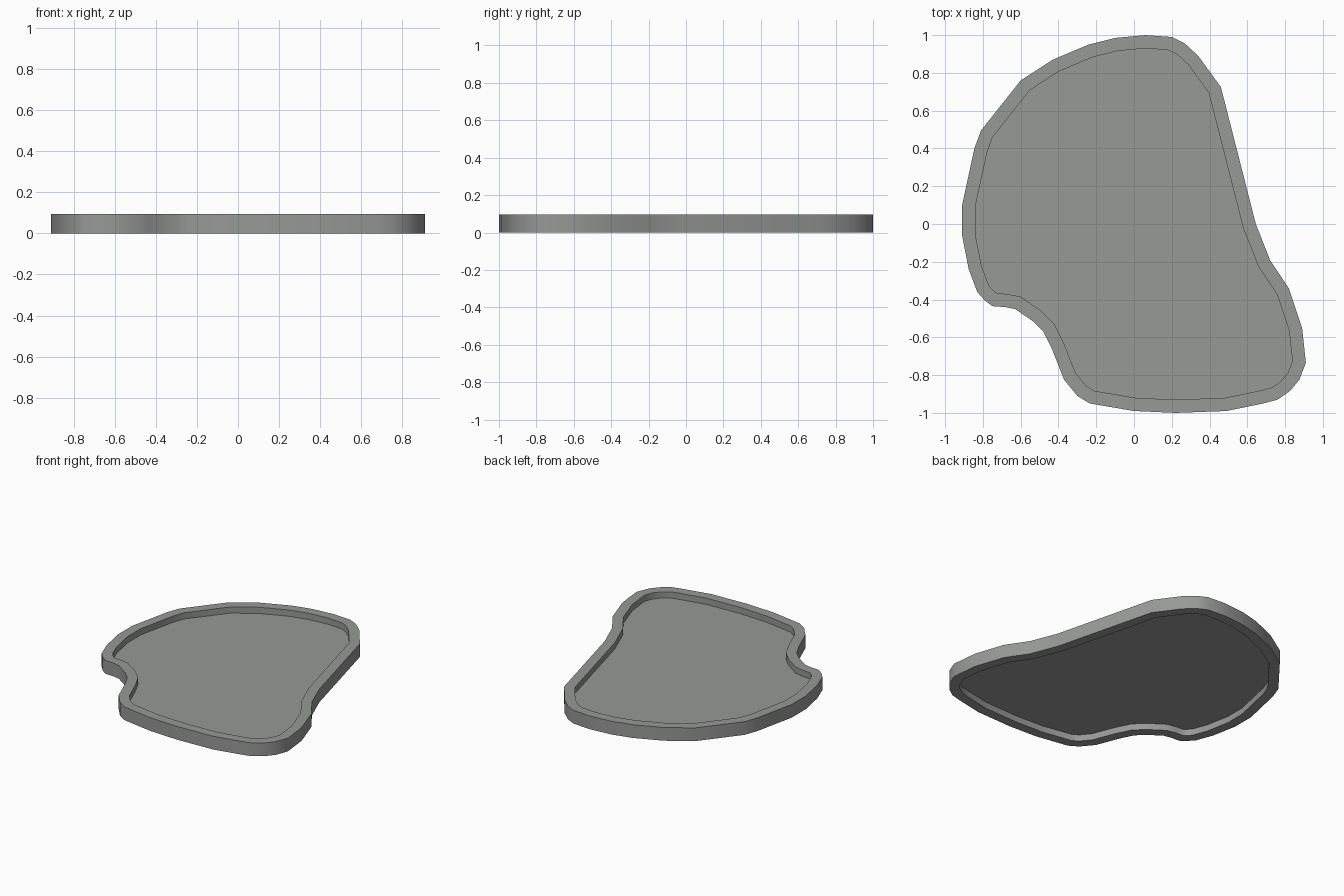
import bpy, bmesh
from mathutils import Vector

if "Cube" in bpy.data.objects:
    bpy.data.objects.remove(bpy.data.objects["Cube"])

HEIGHT, RIM = 0.095, 0.07
FLOOR_LOW, FLOOR_HIGH = 0.046, 0.05

# Outer outline, clockwise seen from above
OUTLINE = [Vector(p) for p in [
    (.06, 1), (.20, .99), (.27, .955), (.34, .89), (.46, .725), (.645, 0),
    (.72, -.19), (.82, -.34), (.89, -.55), (.91, -.735), (.875, -.825),
    (.825, -.885), (.76, -.93), (.685, -.95), (.49, -.99), (.22, -1),
    (0, -.99), (-.235, -.95), (-.30, -.91), (-.37, -.825), (-.435, -.66),
    (-.48, -.57), (-.535, -.515), (-.63, -.45), (-.68, -.44), (-.75, -.435),
    (-.79, -.405), (-.83, -.36), (-.875, -.24), (-.91, -.06), (-.91, .10),
    (-.845, .40), (-.81, .495), (-.60, .76), (-.43, .87), (-.24, .95),
    (-.10, .985)]]

grey = bpy.data.materials.new("stone grey")
grey.diffuse_color = (0.31, 0.32, 0.31, 1)
grey.use_nodes = True
grey.node_tree.nodes["Principled BSDF"].inputs["Base Color"].default_value = grey.diffuse_color


def inset(points, distance):
    """Mitred inward offset of a clockwise outline."""
    result = []
    for i, p in enumerate(points):
        a = (p - points[i - 1]).normalized()
        b = (points[(i + 1) % len(points)] - p).normalized()
        na, nb = Vector((a.y, -a.x)), Vector((b.y, -b.x))
        result.append(p + (na + nb) * distance / (1 + na.dot(nb)))
    return result


def ring(bm, points, z):
    return [bm.verts.new((p.x, p.y, z)) for p in points]


def bridge(bm, a, b):
    for i in range(len(a)):
        bm.faces.new((a[i - 1], a[i], b[i], b[i - 1]))


def finish(bm, name):
    bmesh.ops.recalc_face_normals(bm, faces=bm.faces)
    mesh = bpy.data.meshes.new(name)
    bm.to_mesh(mesh)
    bm.free()
    mesh.materials.append(grey)
    obj = bpy.data.objects.new(name, mesh)
    bpy.context.collection.objects.link(obj)
    bpy.ops.object.select_all(action='DESELECT')
    obj.select_set(True)
    bpy.context.view_layer.objects.active = obj
    bpy.ops.object.shade_smooth_by_angle(angle=0.7)


inner = inset(OUTLINE, RIM)

# Raised rim: rectangular section around the outline
bm = bmesh.new()
loops = [ring(bm, OUTLINE, 0), ring(bm, OUTLINE, HEIGHT),
         ring(bm, inner, HEIGHT), ring(bm, inner, 0)]
for i in range(4):
    bridge(bm, loops[i - 1], loops[i])
finish(bm, "rim")

# Thin panel, recessed from both the top and the underside
bm = bmesh.new()
low, high = ring(bm, inner, FLOOR_LOW), ring(bm, inner, FLOOR_HIGH)
bridge(bm, low, high)
bm.faces.new(low)
bm.faces.new(high)
finish(bm, "panel")
